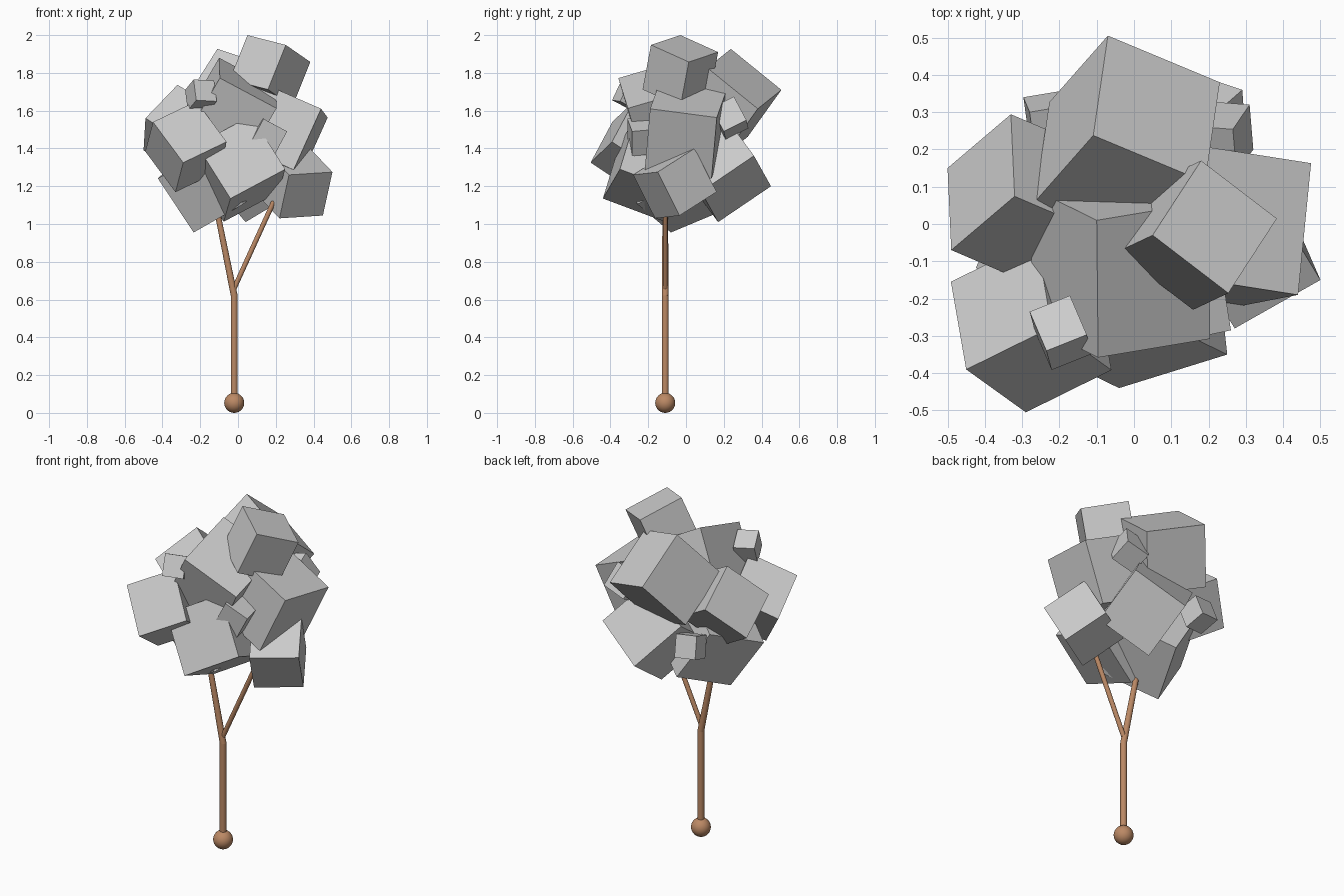
import bpy
import bmesh
from mathutils import Vector, Matrix

cube = bpy.data.objects.get("Cube")
if cube:
    bpy.data.objects.remove(cube, do_unlink=True)


def make_material(name, rgb):
    mat = bpy.data.materials.new(name)
    mat.use_nodes = True
    mat.diffuse_color = (*rgb, 1)
    bsdf = next(n for n in mat.node_tree.nodes if n.type == 'BSDF_PRINCIPLED')
    bsdf.inputs["Base Color"].default_value = (*rgb, 1)
    return mat


grey = make_material("leaf grey", (0.6, 0.6, 0.6))
brown = make_material("bark brown", (0.5, 0.25, 0.13))


def add_object(name, bm, mat, smooth=False):
    bmesh.ops.recalc_face_normals(bm, faces=bm.faces)
    mesh = bpy.data.meshes.new(name)
    bm.to_mesh(mesh)
    bm.free()
    mesh.materials.append(mat)
    obj = bpy.data.objects.new(name, mesh)
    bpy.context.collection.objects.link(obj)
    if smooth:
        bpy.ops.object.select_all(action='DESELECT')
        obj.select_set(True)
        bpy.context.view_layer.objects.active = obj
        bpy.ops.object.shade_smooth_by_angle()
    return obj


def leaf_block(name, corner, second, third):
    """Tumbled cube from one corner and two neighbouring corners of a face."""
    a = Vector(corner)
    u, v = Vector(second) - a, Vector(third) - a
    # square up the two edges, then add the depth edge
    size_u, size_v = u.length, v.length
    u.normalize()
    v = (v - u * v.dot(u)).normalized()
    w = u.cross(v)
    depth = (size_u + size_v) / 2
    frame = Matrix((u * size_u, v * size_v, w * depth)).transposed().to_4x4()
    bm = bmesh.new()
    bmesh.ops.create_cube(bm, size=1)
    bmesh.ops.translate(bm, verts=bm.verts, vec=(0.5, 0.5, 0.5))
    bmesh.ops.transform(bm, verts=bm.verts, matrix=Matrix.Translation(a) @ frame)
    add_object(name, bm, grey)


def limb(name, start, end, r_start, r_end):
    """Tapered round limb with a ball-shaped tip."""
    p, q = Vector(start), Vector(end)
    turn = (q - p).to_track_quat('Z', 'Y').to_matrix().to_4x4()
    bm = bmesh.new()
    bmesh.ops.create_cone(bm, cap_ends=True, segments=24, radius1=r_start,
                          radius2=r_end, depth=(q - p).length,
                          matrix=Matrix.Translation((p + q) / 2) @ turn)
    bmesh.ops.create_uvsphere(bm, u_segments=24, v_segments=12, radius=r_end,
                              matrix=Matrix.Translation(q) @ turn)
    add_object(name, bm, brown, smooth=True)


# Foot ball, trunk and forked branches
bm = bmesh.new()
bmesh.ops.create_uvsphere(bm, u_segments=32, v_segments=16, radius=0.053,
                          matrix=Matrix.Translation((-0.02, -0.11, 0.053)))
add_object("foot_ball", bm, brown, smooth=True)
fork = (-0.02, -0.11, 0.62)
limb("trunk", (-0.02, -0.11, 0.05), fork, 0.018, 0.018)
limb("right_branch", fork, (-0.105, -0.11, 1.04), 0.018, 0.015)
limb("left_branch", (-0.02, -0.11, 0.66), (0.185, -0.11, 1.11), 0.013, 0.013)

# Crown of large tumbled blocks
leaf_block("crown_top_block", (.05, -.03, 2.0), (.18, .17, 1.91), (.25, -.19, 1.95))
leaf_block("crown_back_block", (-.07, .505, 1.71), (.23, .38, 1.61), (-.09, .23, 1.92))
leaf_block("crown_centre_block", (-.1, .01, 1.88), (.2, .06, 1.72), (-.11, -.36, 1.78))
leaf_block("crown_left_block", (.44, -.19, 1.61), (.12, -.14, 1.75), (.46, .165, 1.57))
leaf_block("crown_front_right_block", (-.29, -.505, 1.325), (-.45, -.39, 1.54), (-.05, -.4, 1.42))
leaf_block("crown_front_block", (-.04, -.44, 1.135), (.25, -.35, 1.29), (-.07, -.11, 1.015))
leaf_block("crown_right_block", (-.49, -.07, 1.56), (-.5, .15, 1.39), (-.32, .07, 1.74))
leaf_block("crown_lower_left_block", (.5, -.15, 1.275), (.27, -.28, 1.26), (.38, .045, 1.4))
leaf_block("crown_lower_back_block", (.02, .45, 1.2), (.04, .17, 1.01), (.29, .365, 1.365))
leaf_block("crown_lower_right_block", (-.235, -.08, .955), (-.1, .23, 1.085), (-.425, -.12, 1.24))

# Small blocks tucked between them
leaf_block("small_right_block", (-.235, -.34, 1.765), (-.28, -.235, 1.71), (-.13, -.29, 1.755))
leaf_block("small_left_block", (.31, .32, 1.55), (.32, .2, 1.49), (.265, .255, 1.675))
leaf_block("small_front_block", (.26, -.285, 1.49), (.19, -.285, 1.36), (.155, -.31, 1.585))
leaf_block("small_back_block", (-.16, .32, 1.39), (-.28, .3, 1.4), (-.175, .36, 1.27))
